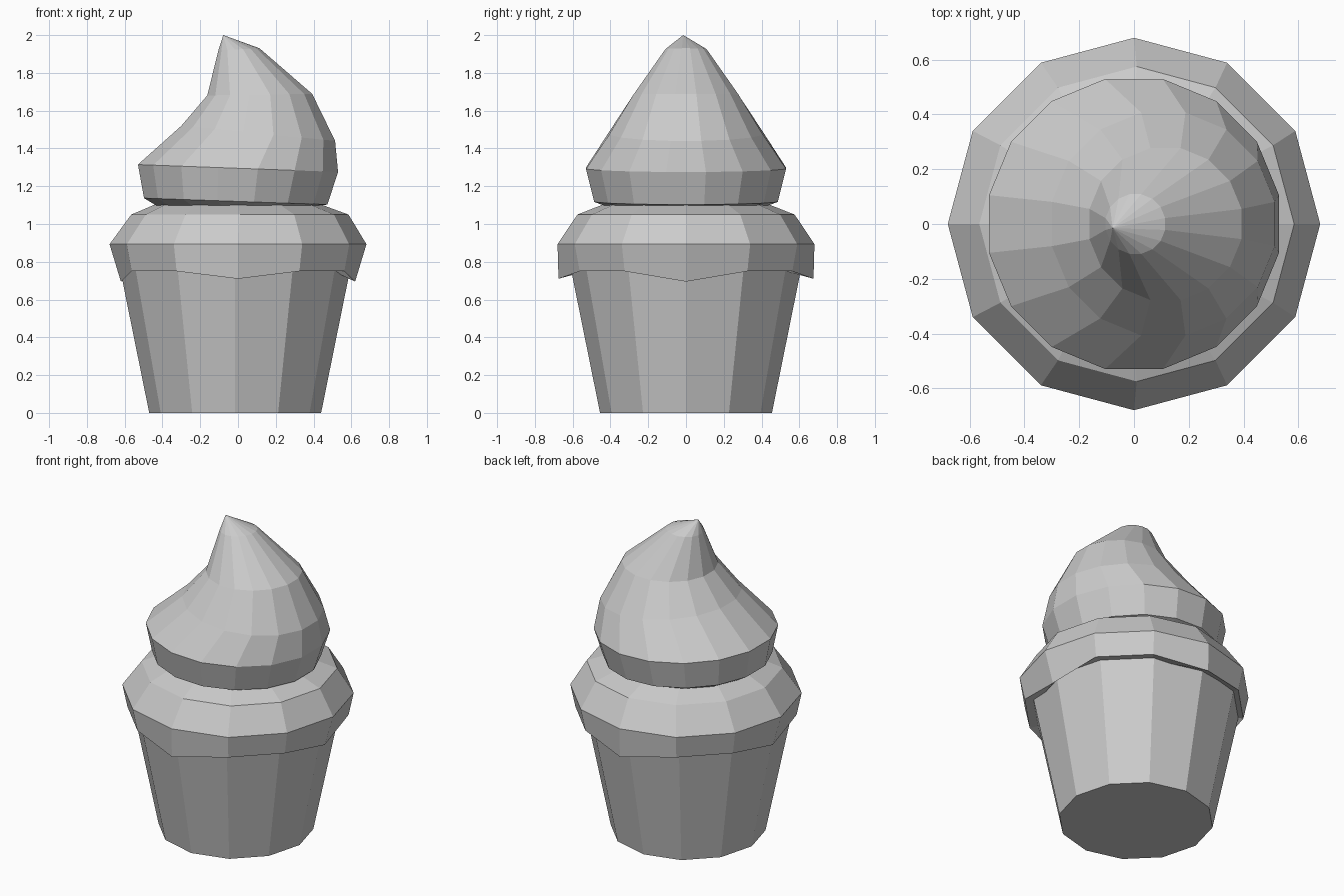
import bpy, bmesh
from math import sin, cos, tau

if "Cube" in bpy.data.objects:
    bpy.data.objects.remove(bpy.data.objects["Cube"])


def loft(name, sides, rings, phase=0.0, cap_bottom=False, tip=None, wave=None):
    """Skin rings (centre x, z, radius, z tilt per unit x); wave adjusts a point."""
    bm = bmesh.new()
    loops = []
    for k, (cx, z, r, tilt) in enumerate(rings):
        loop = []
        for i in range(sides):
            a = tau * (i + phase) / sides
            rr, zz = wave(k, i, r, z) if wave else (r, z)
            dx = rr * cos(a)
            loop.append(bm.verts.new((cx + dx, rr * sin(a), zz + tilt * dx)))
        loops.append(loop)
    for lo, hi in zip(loops, loops[1:]):
        for i in range(sides):
            j = (i + 1) % sides
            bm.faces.new((lo[i], lo[j], hi[j], hi[i]))
    if cap_bottom:
        bm.faces.new(loops[0][::-1])
    if tip:
        t = bm.verts.new(tip)
        for i in range(sides):
            bm.faces.new((loops[-1][i], loops[-1][(i + 1) % sides], t))
    mesh = bpy.data.meshes.new(name)
    bm.to_mesh(mesh)
    bm.free()
    ob = bpy.data.objects.new(name, mesh)
    bpy.context.collection.objects.link(ob)
    return ob


# Tapered cup
loft("cup", 12, [(-0.015, 0, 0.455, 0), (-0.015, 0.78, 0.613, 0)], cap_bottom=True)


# Lower cream layer, its bottom edge drooping at every third corner
def droop(k, i, r, z):
    if k == 1:
        if i % 6 == 0:
            return 0.62, 0.695
        if i % 6 == 3:
            return 0.675, 0.71
    return r, z


loft("lower_cream", 12, [
    (-0.01, 0.76, 0.57, 0),
    (0, 0.75, 0.65, 0),
    (0, 0.893, 0.68, 0),
    (0.01, 1.05, 0.575, 0),
    (0, 1.103, 0.44, 0),
], wave=droop)

# Upper swirl leaning to the right, with its tip curling back left
loft("swirl", 16, [
    (0, 1.097, 0.44, 0),
    (-0.012, 1.12, 0.495, -0.035),
    (0, 1.295, 0.54, -0.037),
    (0.107, 1.48, 0.415, -0.098),
    (0.115, 1.685, 0.283, 0.015),
    (0.005, 1.925, 0.111, 0.05),
], phase=0.5, tip=(-0.078, -0.015, 2.0))
